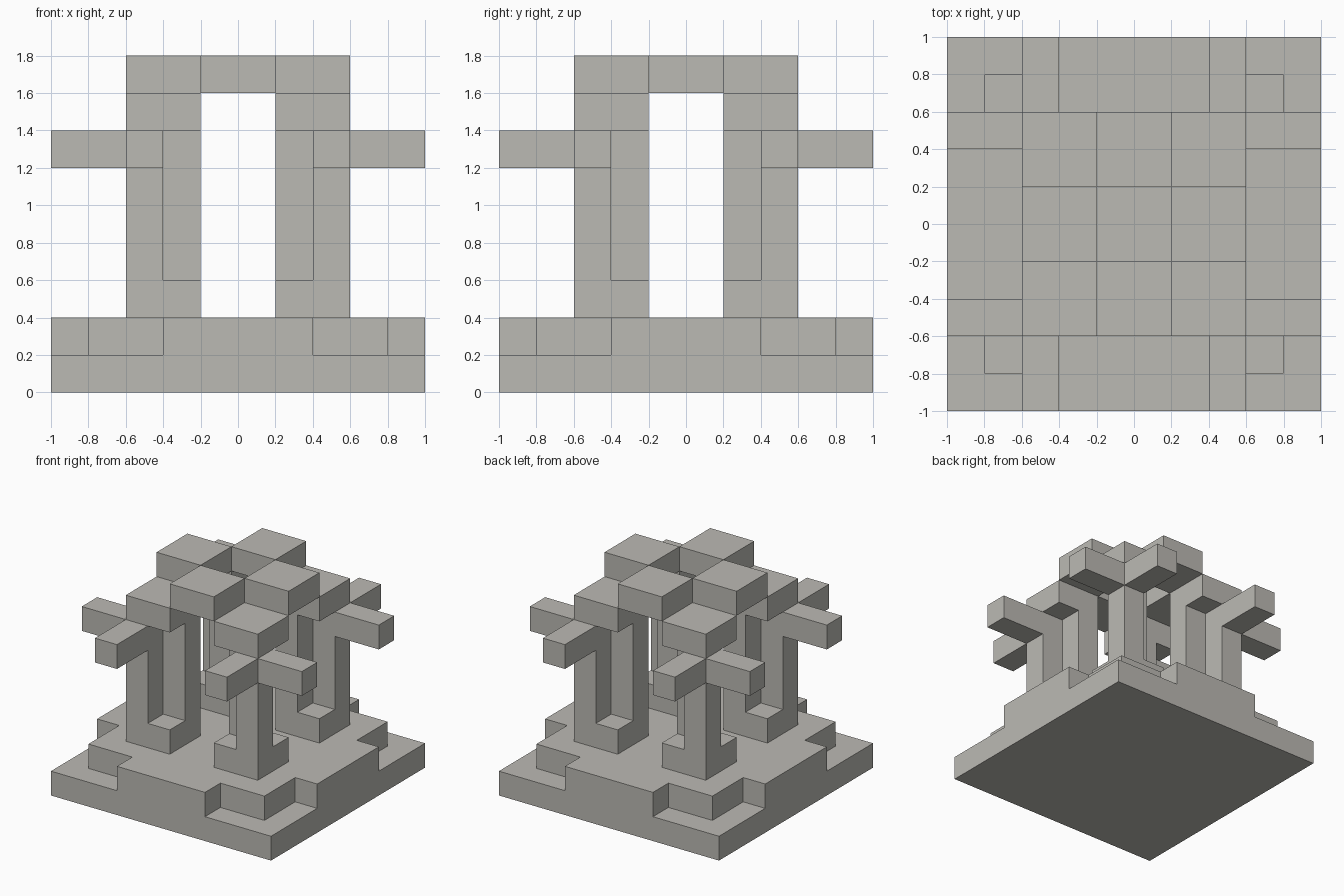
import bpy
import bmesh
from math import pi
from mathutils import Matrix

default = bpy.data.objects.get("Cube")
if default:
    bpy.data.objects.remove(default, do_unlink=True)

# Single stone colour
stone = bpy.data.materials.new("warm_grey_stone")
stone.use_nodes = True
COLOUR = (0.50, 0.49, 0.455, 1.0)
stone.diffuse_color = COLOUR
stone.node_tree.nodes["Principled BSDF"].inputs["Base Color"].default_value = COLOUR


def prism(name, outline, bottom, top, turn=0):
    """Extrude a flat outline upward, then give it quarter turns about z."""
    bm = bmesh.new()
    face = bm.faces.new([bm.verts.new((x, y, bottom)) for x, y in outline])
    grown = bmesh.ops.extrude_face_region(bm, geom=[face], use_keep_orig=True)
    verts = [v for v in grown["geom"] if isinstance(v, bmesh.types.BMVert)]
    bmesh.ops.translate(bm, verts=verts, vec=(0, 0, top - bottom))
    bmesh.ops.rotate(bm, verts=bm.verts, matrix=Matrix.Rotation(turn * pi / 2, 3, "Z"))
    bmesh.ops.recalc_face_normals(bm, faces=bm.faces)
    mesh = bpy.data.meshes.new(name)
    bm.to_mesh(mesh)
    bm.free()
    mesh.materials.append(stone)
    obj = bpy.data.objects.new(name, mesh)
    bpy.context.collection.objects.link(obj)
    return obj


def rect(x0, x1, y0, y1):
    return [(x0, y0), (x1, y0), (x1, y1), (x0, y1)]


# Square plinth with a step-cornered tier on it
prism("plinth", rect(-1, 1, -1, 1), 0, 0.2)
tier = []
quarter = [(1, 0.4), (0.8, 0.4), (0.8, 0.8), (0.4, 0.8), (0.4, 1)]
for _ in range(4):
    tier += quarter
    quarter = [(-y, x) for x, y in quarter]
prism("stepped_tier", tier, 0.2, 0.4)

# Four corner pillars, their side arms, and the ring of roof blocks
arms = [(0.4, 0.4), (1, 0.4), (1, 0.6), (0.6, 0.6), (0.6, 1), (0.4, 1)]
for i, corner in enumerate(("back_left", "back_right", "front_right", "front_left")):
    prism(corner + "_pillar_foot", rect(0.2, 0.6, 0.2, 0.6), 0.4, 0.6, i)
    prism(corner + "_outer_column", rect(0.4, 0.6, 0.4, 0.6), 0.6, 1.2, i)
    prism(corner + "_inner_column", rect(0.2, 0.4, 0.2, 0.4), 0.6, 1.4, i)
    prism(corner + "_arms", arms, 1.2, 1.4, i)
    prism(corner + "_pillar_cap", rect(0.2, 0.6, 0.2, 0.6), 1.4, 1.6, i)
for i, side in enumerate(("left", "back", "right", "front")):
    prism(side + "_roof_block", rect(0.2, 0.6, -0.2, 0.2), 1.6, 1.8, i)
